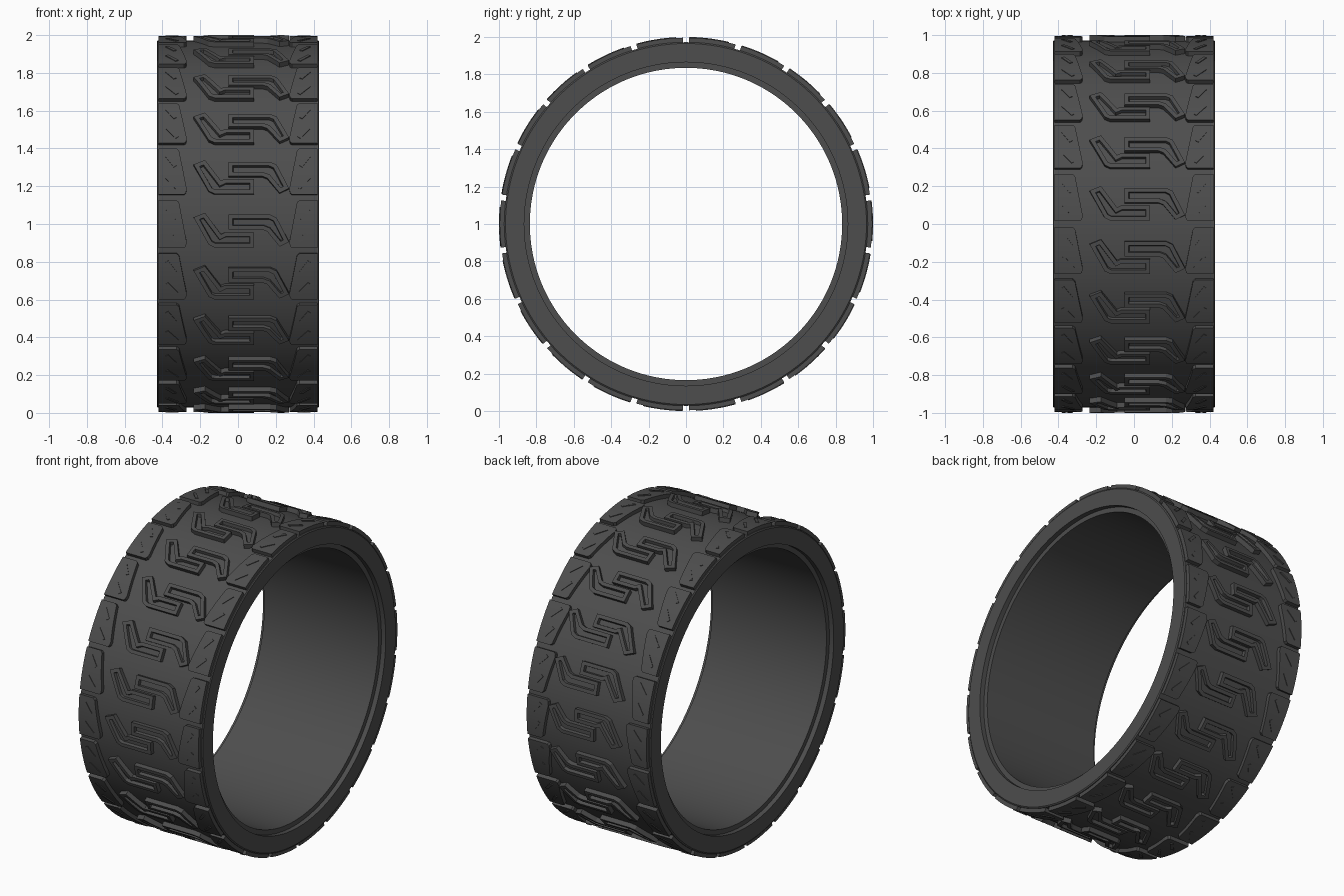
import bpy, bmesh, math
from mathutils import Vector

if "Cube" in bpy.data.objects:
    bpy.data.objects.remove(bpy.data.objects["Cube"])

COUNT = 22                      # tread repeats around the wheel
STEP = 2 * math.pi / COUNT

rubber = bpy.data.materials.new("dark rubber")
rubber.diffuse_color = (0.075, 0.075, 0.075, 1)
rubber.use_nodes = True
rubber.node_tree.nodes["Principled BSDF"].inputs["Base Color"].default_value = rubber.diffuse_color


def finish(name, bm, smooth_angle):
    bmesh.ops.recalc_face_normals(bm, faces=bm.faces)
    mesh = bpy.data.meshes.new(name)
    bm.to_mesh(mesh)
    bm.free()
    mesh.materials.append(rubber)
    ob = bpy.data.objects.new(name, mesh)
    bpy.context.collection.objects.link(ob)
    bpy.ops.object.select_all(action='DESELECT')
    ob.select_set(True)
    bpy.context.view_layer.objects.active = ob
    bpy.ops.object.shade_smooth_by_angle(angle=math.radians(smooth_angle))
    return ob


def on_wheel(x, angle, r):
    return Vector((x, -r * math.cos(angle), 1 + r * math.sin(angle)))


def tread(name, outline, top, bottom, rim=0, slot_depth=0):
    """Flat block outline (x, arc) with an optional slot, wrapped around the wheel."""
    flat = bmesh.new()
    face = flat.faces.new([flat.verts.new((x, v, top)) for x, v in outline])
    face.normal_update()
    if face.normal.z < 0:
        face.normal_flip()
    # side walls
    edges = list(face.edges)
    ext = bmesh.ops.extrude_edge_only(flat, edges=edges)
    for g in ext["geom"]:
        if isinstance(g, bmesh.types.BMVert):
            g.co.z = bottom
    # recessed slot following the outline
    if rim:
        bmesh.ops.inset_region(flat, faces=[face], thickness=rim, use_even_offset=True)
        bmesh.ops.inset_region(flat, faces=[face], thickness=0.003, use_even_offset=True)
        for v in face.verts:
            v.co.z -= slot_depth
    # slice across the arc so the block bends
    for i in range(-6, 7):
        bmesh.ops.bisect_plane(flat, geom=flat.verts[:] + flat.edges[:] + flat.faces[:],
                               plane_co=(0, i * 0.024, 0), plane_no=(0, 1, 0))
    flat.verts.index_update()
    bm = bmesh.new()
    for k in range(COUNT):
        vs = [bm.verts.new(on_wheel(v.co.x, v.co.y + k * STEP, v.co.z)) for v in flat.verts]
        for f in flat.faces:
            bm.faces.new([vs[v.index] for v in f.verts])
    flat.free()
    return finish(name, bm, 25)


# Tyre carcass: closed profile (x, radius) spun about the axle, stepped bore
half = [(0.40, 0.835), (0.40, 0.865), (0.43, 0.865), (0.43, 0.965), (0.425, 0.972)]
profile = half + [(-x, r) for x, r in reversed(half)]
SEG = 132
bm = bmesh.new()
rings = [[bm.verts.new(on_wheel(x, 2 * math.pi * s / SEG, r)) for x, r in profile]
         for s in range(SEG)]
n = len(profile)
for s in range(SEG):
    a, b = rings[s], rings[(s + 1) % SEG]
    for i in range(n):
        j = (i + 1) % n
        bm.faces.new((a[i], a[j], b[j], b[i]))
finish("tyre_carcass", bm, 30)

# Shoulder lugs with plain slanted ribs, mirrored on both sides
lug = [(0.42, 0.127), (0.325, 0.127), (0.312, 0.115), (0.272, -0.095),
       (0.275, -0.118), (0.285, -0.127), (0.42, -0.127)]
ribs = [[(0.325, 0.03), (0.34, 0.02), (0.385, 0.08), (0.37, 0.09)],
        [(0.315, -0.09), (0.33, -0.10), (0.385, -0.04), (0.37, -0.03)]]
for side, sx in (("right", 1), ("left", -1)):
    def flip(points):
        return [(sx * x, v) for x, v in points]
    tread(side + "_shoulder_lugs", flip(lug), 0.996, 0.96)
    for i, rib in enumerate(ribs):
        tread(f"{side}_lug_rib_{i + 1}", flip(rib), 1.0, 0.99)

# Interlocking bent centre blocks with slots
tread("right_centre_blocks",
      [(-0.05, 0.05), (0.17, 0.05), (0.205, 0.033), (0.27, -0.095), (0.22, -0.12),
       (0.155, -0.04), (0.13, -0.03), (-0.05, -0.03)], 1.0, 0.96, 0.022, 0.02)
tread("left_centre_blocks",
      [(0.085, -0.045), (-0.07, -0.045), (-0.09, -0.055), (-0.175, 0.06), (-0.235, 0.035),
       (-0.155, -0.11), (-0.125, -0.125), (0.085, -0.125)], 1.0, 0.96, 0.022, 0.02)
